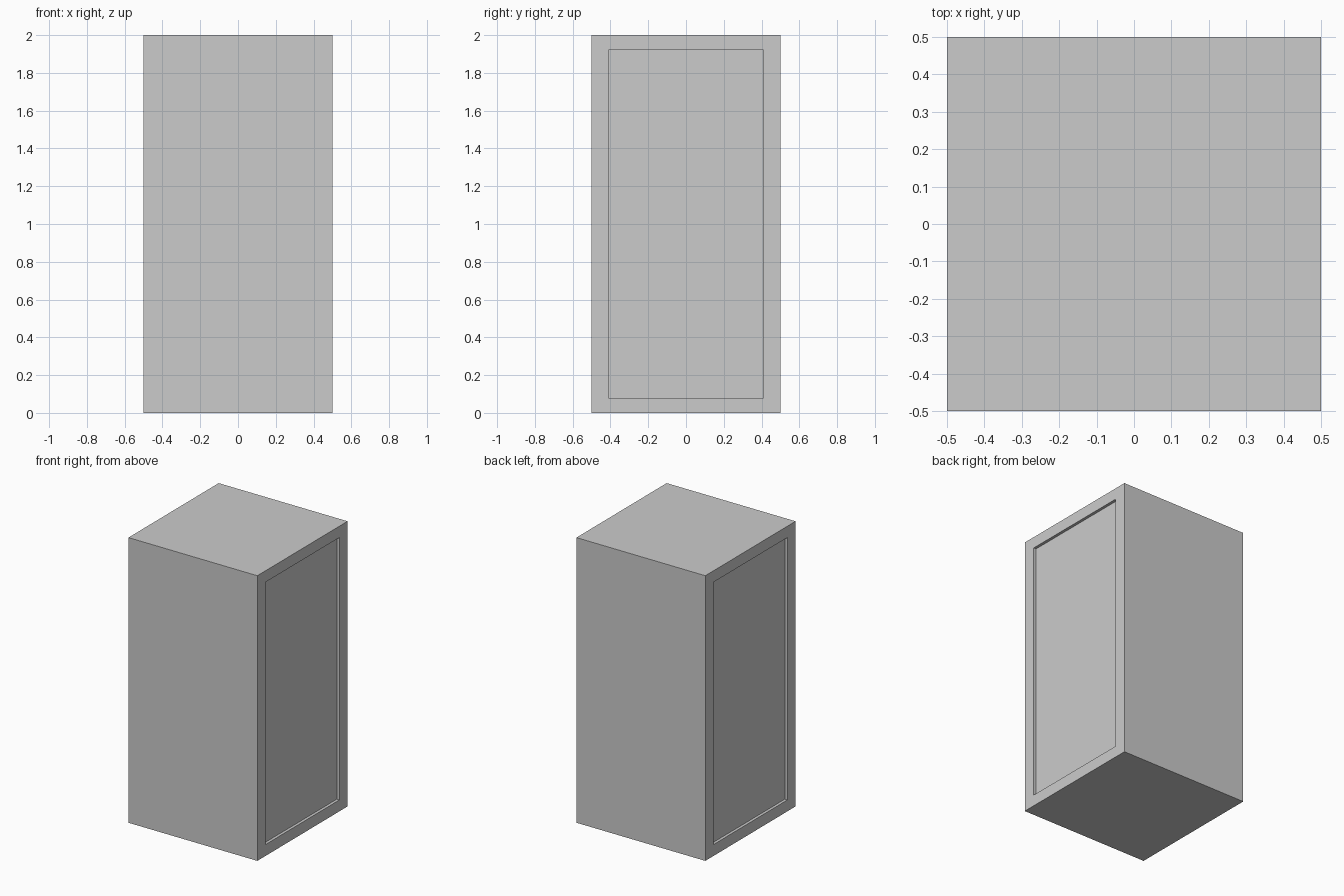
import bpy, bmesh
from mathutils import Matrix, Vector

if "Cube" in bpy.data.objects:
    bpy.data.objects.remove(bpy.data.objects["Cube"])

HALF_W, HEIGHT = 0.5, 2.0            # outer block
PANEL_Y, PANEL_Z = 0.41, 0.92        # half size of each sunken side panel
DEPTH = 0.02                         # panel recess depth

bm = bmesh.new()

# Main block standing on the ground
bmesh.ops.create_cube(bm, size=1.0, matrix=Matrix.Translation((0, 0, HEIGHT / 2))
                      @ Matrix.Diagonal((2 * HALF_W, 2 * HALF_W, HEIGHT, 1)))
bm.normal_update()

# Sunken rectangular panel on the left and right sides
for face in [f for f in bm.faces if abs(f.normal.x) > 0.9]:
    side = 1 if face.normal.x > 0 else -1
    bmesh.ops.inset_individual(bm, faces=[face], thickness=0.08)
    for v in face.verts:             # rim corners
        v.co.y = PANEL_Y if v.co.y > 0 else -PANEL_Y
        v.co.z = HEIGHT / 2 + (PANEL_Z if v.co.z > HEIGHT / 2 else -PANEL_Z)
    bmesh.ops.inset_individual(bm, faces=[face], thickness=0.0)
    bmesh.ops.translate(bm, verts=face.verts[:], vec=Vector((-side * DEPTH, 0, 0)))

bmesh.ops.recalc_face_normals(bm, faces=bm.faces[:])
mesh = bpy.data.meshes.new("cabinet_block")
bm.to_mesh(mesh)
bm.free()
bpy.context.collection.objects.link(bpy.data.objects.new("cabinet_block", mesh))
